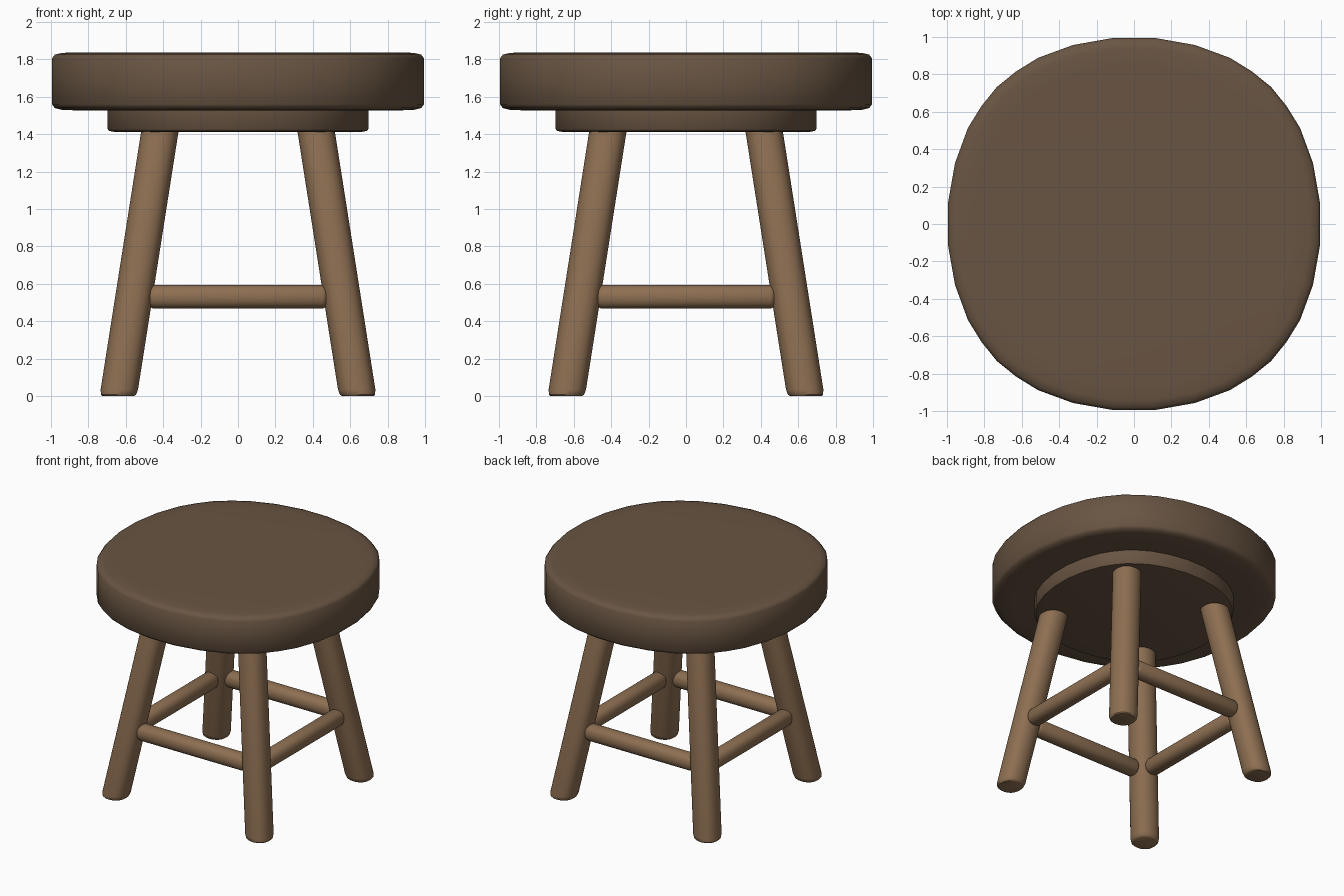
import bpy, bmesh, math
from mathutils import Vector

if "Cube" in bpy.data.objects:
    bpy.data.objects.remove(bpy.data.objects["Cube"])

# Slightly squared circle: (angle in degrees, radius) over one quadrant
QUADRANT = [(6.4, 1.006), (18.8, 1.016), (30, 1.031), (37.6, 1.036), (45, 1.042),
            (52.4, 1.036), (60, 1.031), (71.2, 1.016), (83.6, 1.006)]
SECTION = [(r * math.cos(math.radians(a + q * 90)), r * math.sin(math.radians(a + q * 90)))
           for q in range(4) for a, r in QUADRANT]


def material(name, color):
    m = bpy.data.materials.new(name)
    m.diffuse_color = (*color, 1)
    m.use_nodes = True
    m.node_tree.nodes["Principled BSDF"].inputs["Base Color"].default_value = m.diffuse_color
    return m


DARK = material("dark wood", (0.14, 0.09, 0.055))
LIGHT = material("light wood", (0.27, 0.16, 0.085))


def loft(name, rings, mat, u=(1, 0, 0), v=(0, 1, 0)):
    """Skin the section through rings of (centre, radius), with closed ends."""
    u, v = Vector(u), Vector(v)
    bm = bmesh.new()
    loops = [[bm.verts.new(Vector(c) + u * (x * r) + v * (y * r)) for x, y in SECTION]
             for c, r in rings]
    n = len(SECTION)
    for a, b in zip(loops, loops[1:]):
        for i in range(n):
            j = (i + 1) % n
            bm.faces.new((a[i], a[j], b[j], b[i]))
    bm.faces.new(loops[0][::-1])
    bm.faces.new(loops[-1])
    bmesh.ops.recalc_face_normals(bm, faces=bm.faces)
    me = bpy.data.meshes.new(name)
    bm.to_mesh(me)
    bm.free()
    me.materials.append(mat)
    ob = bpy.data.objects.new(name, me)
    bpy.context.collection.objects.link(ob)
    bpy.ops.object.select_all(action='DESELECT')
    ob.select_set(True)
    bpy.context.view_layer.objects.active = ob
    bpy.ops.object.shade_smooth_by_angle(angle=math.radians(40))
    return ob


def disk(name, profile):
    loft(name, [((0, 0, z), r) for r, z in profile], DARK)


# Seat and the smaller disk beneath it
disk("seat", [(0.85, 1.527), (0.94, 1.53), (0.98, 1.54), (0.995, 1.56),
              (0.995, 1.805), (0.98, 1.825), (0.94, 1.835), (0.85, 1.838)])
disk("seat_support", [(0.66, 1.412), (0.69, 1.418), (0.699, 1.43), (0.699, 1.54)])

# Splayed legs with horizontal feet
for sx, side in ((-1, "left"), (1, "right")):
    for sy, end in ((-1, "front"), (1, "back")):
        rings = []
        for z, r in ((0, 0.085), (0.008, 0.094), (0.035, 0.1), (1.43, 0.1)):
            p = 0.64 - 0.157 * z
            rings.append(((sx * p, sy * p, z), r))
        loft(f"{end}_{side}_leg", rings, LIGHT)

# Stretcher rails between the legs, with softened ends
ENDS = [(-0.475, 0.045), (-0.468, 0.057), (-0.45, 0.064),
        (0.45, 0.064), (0.468, 0.057), (0.475, 0.045)]
for s, a, b in ((-1, "front", "left"), (1, "back", "right")):
    loft(f"{a}_rail", [((t, s * 0.56, 0.531), r) for t, r in ENDS], LIGHT,
         u=(0, 1, 0), v=(0, 0, 1))
    loft(f"{b}_rail", [((s * 0.56, t, 0.531), r) for t, r in ENDS], LIGHT,
         u=(1, 0, 0), v=(0, 0, 1))
